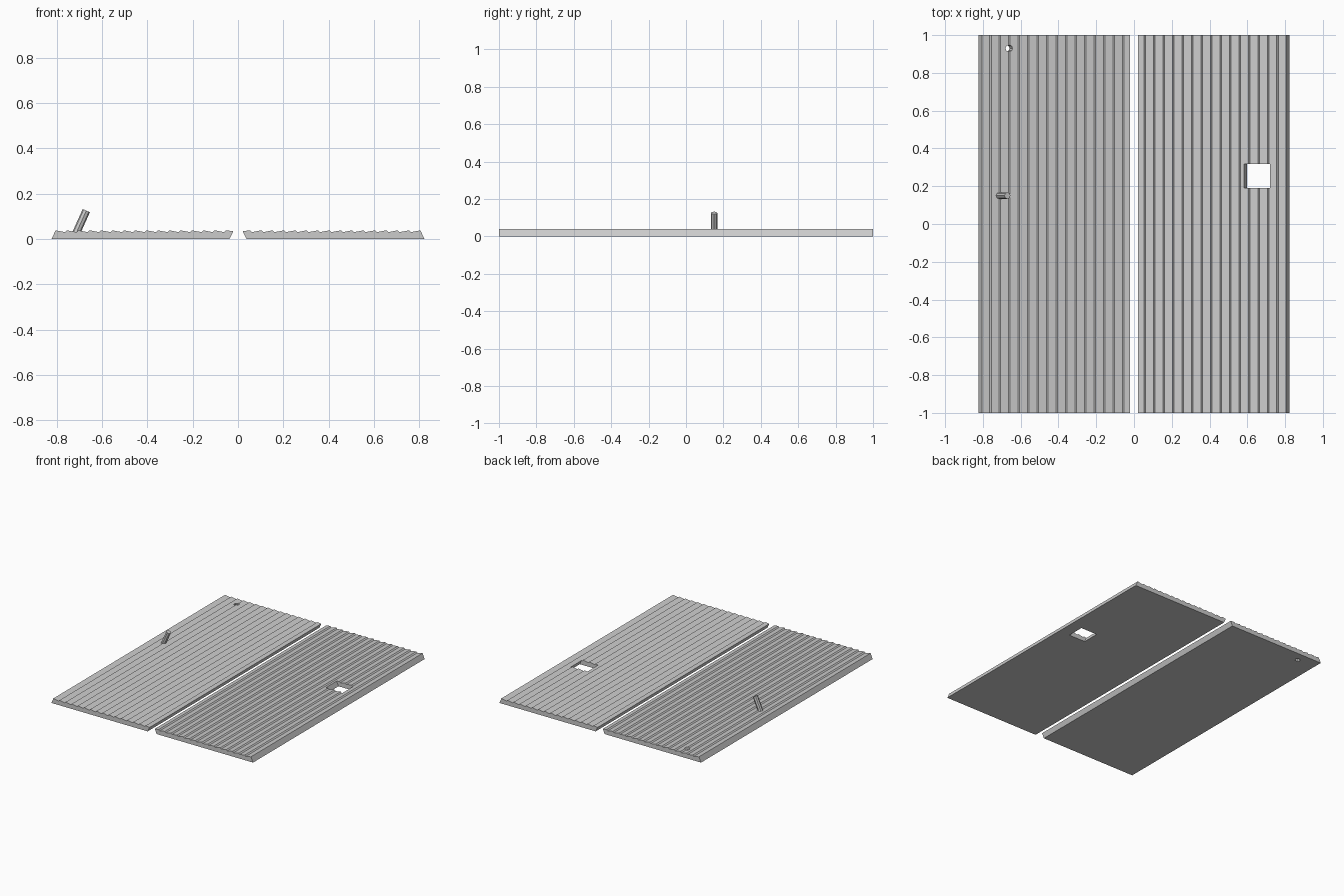
import bpy, bmesh, math
from mathutils import Matrix, Vector

cube = bpy.data.objects.get("Cube")
if cube:
    bpy.data.objects.remove(cube, do_unlink=True)

GREY = (0.6, 0.6, 0.6, 1)
mat = bpy.data.materials.new("plain grey")
mat.use_nodes = True
mat.diffuse_color = GREY
mat.node_tree.nodes["Principled BSDF"].inputs["Base Color"].default_value = GREY

TOP, LEAN, PITCH, STEP, DEPTH = 0.038, 0.45, 0.0502, 0.008, 0.008
OUTER = 0.823
SHEAR = Matrix.Identity(4)
SHEAR[0][2] = -LEAN


def finish(name, bm):
    bmesh.ops.recalc_face_normals(bm, faces=bm.faces)
    mesh = bpy.data.meshes.new(name)
    bm.to_mesh(mesh)
    bm.free()
    mesh.materials.append(mat)
    obj = bpy.data.objects.new(name, mesh)
    bpy.context.collection.objects.link(obj)
    return obj


# Slanted-edge panel with lapped sawtooth boards on top
def panel(name, side):
    peak = OUTER - LEAN * TOP
    profile = [(0.037, 0), (OUTER, 0), (peak, TOP)]
    for i in range(15):
        peak -= PITCH
        profile += [(peak + STEP, TOP - DEPTH), (peak, TOP)]
    profile.append((0.021, TOP - DEPTH / 2))
    bm = bmesh.new()
    face = bm.faces.new([bm.verts.new((side * x, -1, z)) for x, z in profile])
    ext = bmesh.ops.extrude_face_region(bm, geom=[face])
    verts = [v for v in ext["geom"] if isinstance(v, bmesh.types.BMVert)]
    bmesh.ops.translate(bm, verts=verts, vec=(0, 2, 0))
    return finish(name, bm)


# Cut an opening and remove the cutter
def cut(target, cutter):
    cutter.hide_render = True
    mod = target.modifiers.new("opening", 'BOOLEAN')
    mod.operation = 'DIFFERENCE'
    mod.solver = 'EXACT'
    mod.object = cutter
    bpy.context.view_layer.objects.active = target
    bpy.ops.object.modifier_apply(modifier=mod.name)
    bpy.data.objects.remove(cutter, do_unlink=True)


# Leaning round rod between two points
def rod(name, start, end, radius, sides):
    a, b = Vector(start), Vector(end)
    turn = (b - a).to_track_quat('Z', 'Y').to_matrix().to_4x4()
    bm = bmesh.new()
    bmesh.ops.create_cone(bm, cap_ends=True, segments=sides, radius1=radius,
                          radius2=radius, depth=(b - a).length,
                          matrix=Matrix.Translation((a + b) / 2) @ turn)
    return finish(name, bm)


left_panel = panel("left_panel", 1)
right_panel = panel("right_panel", -1)

# Square opening in the left panel, leaning with its edges
bm = bmesh.new()
bmesh.ops.create_cube(bm, size=1, matrix=Matrix.Translation((0.666, 0.253, 0))
                      @ SHEAR @ Matrix.Diagonal((0.135, 0.127, 0.2, 1)))
cut(left_panel, finish("square_cutter", bm))

# Small round hole near the back of the right panel
cut(right_panel, rod("round_cutter", (-0.722, 0.93, -0.1),
                     (-0.632, 0.93, 0.1), 0.017, 8))

# Leaning peg
rod("peg", (-0.718, 0.15, 0.018), (-0.67, 0.15, 0.125), 0.0175, 8)
